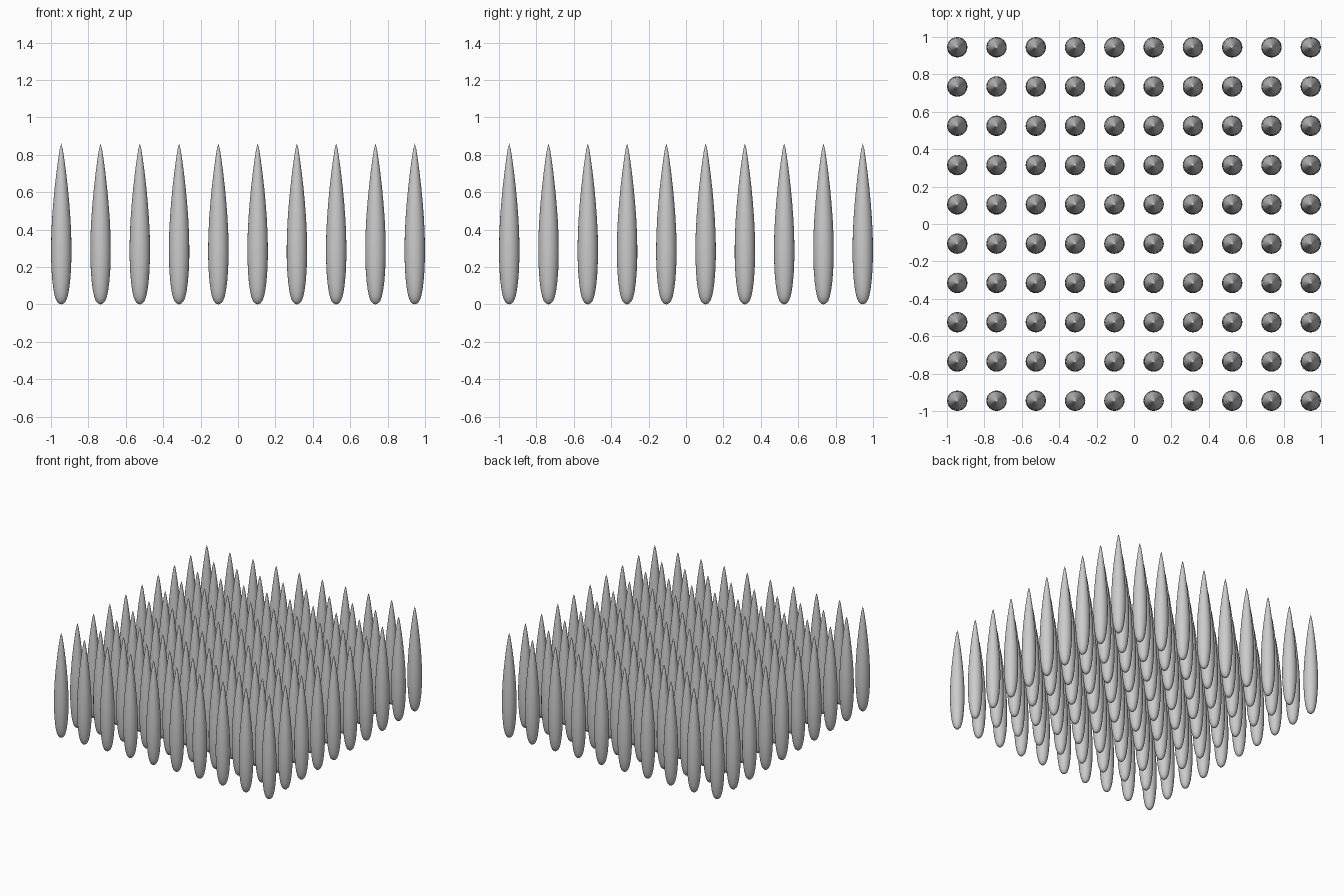
import bpy, bmesh, math

if "Cube" in bpy.data.objects:
    bpy.data.objects.remove(bpy.data.objects["Cube"])

COUNT, STEP, SIDES = 10, 0.21, 24
START = -STEP * (COUNT - 1) / 2

# Half outline of one spike (radius, height): rounded foot, slender pointed tip
PROFILE = [(0.013, 0.005), (0.025, 0.018), (0.034, 0.042), (0.041, 0.075),
           (0.047, 0.12), (0.0518, 0.18), (0.0545, 0.25), (0.0545, 0.31),
           (0.053, 0.38), (0.049, 0.46), (0.043, 0.54), (0.0355, 0.62),
           (0.0265, 0.70), (0.0165, 0.775), (0.008, 0.83)]
TOP = 0.86

# One teardrop spike, lathed round its own axis
bm = bmesh.new()
rings = []
for r, z in PROFILE:
    rings.append([bm.verts.new((r * math.cos(2 * math.pi * i / SIDES),
                                r * math.sin(2 * math.pi * i / SIDES), z))
                  for i in range(SIDES)])
foot = bm.verts.new((0, 0, 0))
tip = bm.verts.new((0, 0, TOP))
for i in range(SIDES):
    j = (i + 1) % SIDES
    bm.faces.new((foot, rings[0][j], rings[0][i]))
    bm.faces.new((tip, rings[-1][i], rings[-1][j]))
    for a, b in zip(rings, rings[1:]):
        bm.faces.new((a[i], a[j], b[j], b[i]))
for f in bm.faces:
    f.smooth = True
mesh = bpy.data.meshes.new("spike")
bm.to_mesh(mesh)
bm.free()

spikes = bpy.data.objects.new("spike_grid", mesh)
spikes.location = (START, START, 0)
bpy.context.collection.objects.link(spikes)

# Repeat the spike into a square grid
for name, offset in (("columns", (STEP, 0, 0)), ("rows", (0, STEP, 0))):
    arr = spikes.modifiers.new(name, 'ARRAY')
    arr.count = COUNT
    arr.use_relative_offset = False
    arr.use_constant_offset = True
    arr.constant_offset_displace = offset
